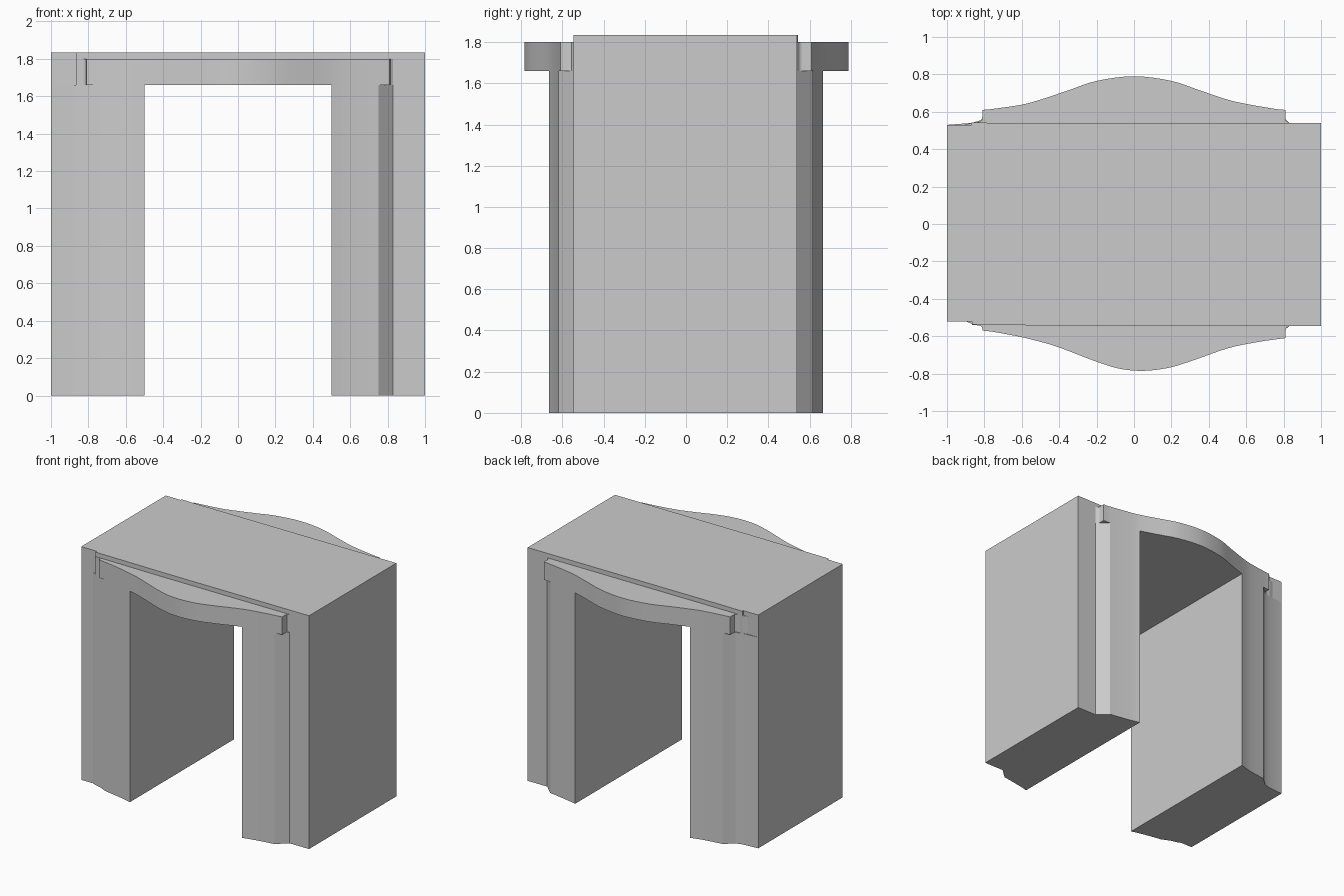
import bpy, bmesh
from mathutils import Vector

if "Cube" in bpy.data.objects:
    bpy.data.objects.remove(bpy.data.objects["Cube"])


def smooth_line(knots, steps=4):
    """Catmull-Rom curve through the knots."""
    p = [Vector(k) for k in knots]
    p = [2 * p[0] - p[1]] + p + [2 * p[-1] - p[-2]]
    out = []
    for a, b, c, d in zip(p, p[1:], p[2:], p[3:]):
        for i in range(steps):
            t = i / steps
            out.append(0.5 * (2 * b + (c - a) * t + (2 * a - 5 * b + 4 * c - d) * t * t
                              + (3 * b - a - 3 * c + d) * t ** 3))
    out.append(p[-2])
    return [(v.x, v.y) for v in out]


def prism(name, outline, z0, z1):
    """Vertical extrusion of a plan outline."""
    bm = bmesh.new()
    face = bm.faces.new([bm.verts.new((x, y, z0)) for x, y in outline])
    ext = bmesh.ops.extrude_face_region(bm, geom=[face])["geom"]
    verts = [g for g in ext if isinstance(g, bmesh.types.BMVert)]
    bmesh.ops.translate(bm, vec=(0, 0, z1 - z0), verts=verts)
    bmesh.ops.recalc_face_normals(bm, faces=bm.faces)
    mesh = bpy.data.meshes.new(name)
    bm.to_mesh(mesh)
    bm.free()
    ob = bpy.data.objects.new(name, mesh)
    bpy.context.collection.objects.link(ob)
    bpy.ops.object.select_all(action='DESELECT')
    ob.select_set(True)
    bpy.context.view_layer.objects.active = ob
    bpy.ops.object.shade_smooth_by_angle(angle=0.4)
    return ob


UNDER, LEDGE, TOP = 1.66, 1.80, 1.835

# bowed fronts of the cornices, left to right
front = smooth_line([(-.81, -.57), (-.75, -.577), (-.61, -.603), (-.5, -.63), (-.4, -.66),
                     (-.19, -.74), (-.07, -.775), (.05, -.785), (.18, -.77), (.3, -.735),
                     (.5, -.665), (.65, -.633), (.75, -.618), (.81, -.61)])
back = smooth_line([(-.81, .61), (-.75, .616), (-.6, .638), (-.5, .665), (-.35, .715),
                    (-.2, .765), (0, .79), (.2, .765), (.35, .715), (.5, .665),
                    (.6, .642), (.75, .616), (.81, .61)])


def span(line, lo, hi):
    return [p for p in line if lo - 1e-4 <= p[0] <= hi + 1e-4]


# legs, following the cornice curve on both faces
prism("left_leg",
      [(-1, -.52), (-.9, -.52), (-.865, -.535), (-.82, -.545)] + span(front, -.77, -.5)
      + span(back, -.75, -.5)[::-1] + [(-.82, .555), (-.87, .54), (-1, .53)], 0, UNDER)
prism("right_leg",
      span(front, .5, .75) + [(.83, -.545), (1, -.545), (1, .54), (.83, .54)]
      + span(back, .5, .75)[::-1], 0, UNDER)

# lintel block over the opening
prism("lintel", [(-1, -.52), (-.865, -.522), (-.865, -.538), (-.27, -.545), (1, -.545),
                 (1, .54), (-.72, .54), (-.87, .543), (-.87, .53), (-1, .53)], UNDER, TOP)

# cornices with small flared returns at the ends
prism("front_cornice", [(-.865, -.53), (-.865, -.54), (-.825, -.542), (-.812, -.552)] + front
      + [(.81, -.57), (.815, -.555), (.83, -.545), (.83, -.53)], UNDER, LEDGE)
prism("back_cornice", [(-.91, .52), (-.91, .53), (-.87, .54), (-.83, .545), (-.812, .555)] + back
      + [(.81, .56), (.815, .55), (.83, .54), (.83, .52)], UNDER, LEDGE)
